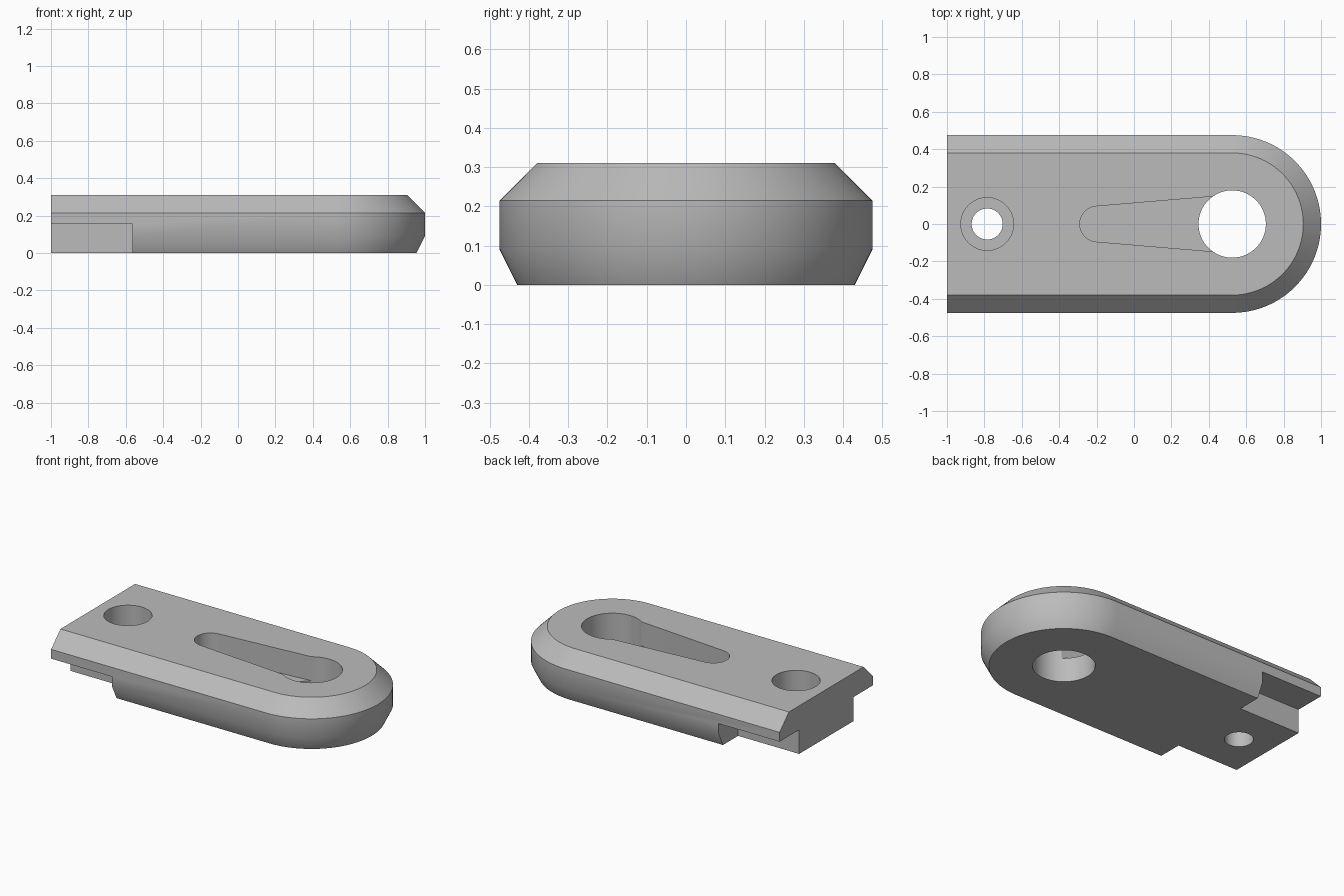
import bpy
import bmesh
from math import pi, sin, cos, atan2, asin, hypot, radians

cube = bpy.data.objects.get("Cube")
if cube:
    bpy.data.objects.remove(cube, do_unlink=True)

HOLE_X = 0.525     # centre of the rounded end and of the large hole
STEP_Z = 0.155     # height of the notches, counterbore and slot floor
TOP_Z = 0.31

grey = bpy.data.materials.new("plain grey")
grey.use_nodes = True
grey.diffuse_color = (0.5, 0.5, 0.5, 1)
grey.node_tree.nodes["Principled BSDF"].inputs["Base Color"].default_value = (0.5, 0.5, 0.5, 1)


def arc(cx, r, start, end, steps):
    """Points along an arc centred on the x axis."""
    return [(cx + r * cos(start + (end - start) * i / steps),
             r * sin(start + (end - start) * i / steps)) for i in range(steps + 1)]


def loft(name, levels):
    """Closed solid through stacked outlines given as (z, points)."""
    bm = bmesh.new()
    rings = [[bm.verts.new((x, y, z)) for x, y in pts] for z, pts in levels]
    for low, high in zip(rings, rings[1:]):
        for i in range(len(low)):
            j = (i + 1) % len(low)
            bm.faces.new((low[i], low[j], high[j], high[i]))
    bm.faces.new(rings[0][::-1])
    bm.faces.new(rings[-1])
    bmesh.ops.recalc_face_normals(bm, faces=bm.faces)
    mesh = bpy.data.meshes.new(name)
    bm.to_mesh(mesh)
    bm.free()
    mesh.materials.append(grey)
    obj = bpy.data.objects.new(name, mesh)
    bpy.context.collection.objects.link(obj)
    return obj


def outline(half_width):
    """Square at the left, half round at the right."""
    return ([(-1, -half_width)] + arc(HOLE_X, half_width, -pi / 2, pi / 2, 64)
            + [(-1, half_width)])


def prism(name, pts, z0, z1):
    return loft(name, [(z0, pts), (z1, pts)])


def disc(cx, r):
    return arc(cx, r, 0, 2 * pi, 64)[:-1]


# Plate with a bevelled top and a tapered underside
plate = loft("clamp_plate", [(0, outline(0.43)), (0.09, outline(0.475)),
                             (0.215, outline(0.475)), (TOP_Z, outline(0.38))])

# Tapered slot: small round end widening into the large hole
end_x, end_r, wide_x, wide_y = -0.195, 0.095, 0.42, 0.147
span = hypot(wide_x - end_x, wide_y)
tangent = pi - (pi - atan2(wide_y, wide_x - end_x) - (pi / 2 - asin(end_r / span)))
slot = arc(end_x, end_r, tangent, 2 * pi - tangent, 32) + [(wide_x, -wide_y), (wide_x, wide_y)]

cutters = [
    prism("large_hole_cutter", disc(HOLE_X, 0.18), -0.1, 0.5),
    prism("bolt_hole_cutter", disc(-0.785, 0.083), -0.1, 0.5),
    prism("counterbore_cutter", disc(-0.785, 0.141), STEP_Z, 0.5),
    prism("slot_cutter", slot, STEP_Z, 0.5),
]
# Side notches under the square end
for side, label in ((1, "back"), (-1, "front")):
    inner, outer = 0.276 * side, 0.7 * side
    corners = [(-1.2, inner), (-0.565, inner), (-0.565, outer), (-1.2, outer)]
    cutters.append(prism(label + "_notch_cutter", corners, -0.1, STEP_Z))

# Cut the plate, then discard the cutters
for cutter in cutters:
    cutter.hide_render = True
    mod = plate.modifiers.new(cutter.name, "BOOLEAN")
    mod.operation = "DIFFERENCE"
    mod.solver = "EXACT"
    mod.object = cutter

bpy.ops.object.select_all(action="DESELECT")
plate.select_set(True)
bpy.context.view_layer.objects.active = plate
for mod in list(plate.modifiers):
    bpy.ops.object.modifier_apply(modifier=mod.name)
for cutter in cutters:
    bpy.data.objects.remove(cutter, do_unlink=True)

bpy.ops.object.shade_smooth_by_angle(angle=radians(32))
